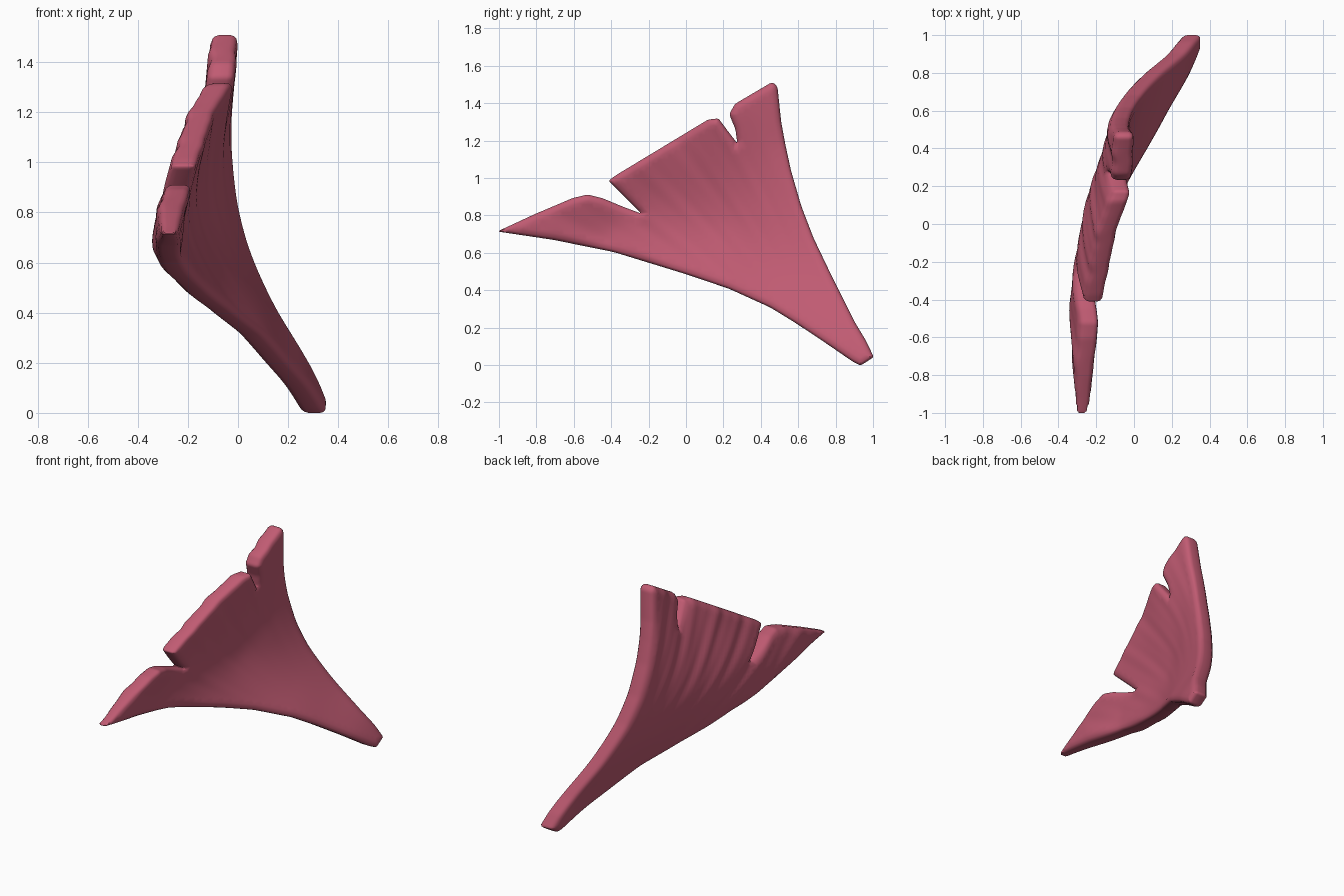
import bpy, bmesh, math
from mathutils import Vector
from mathutils.geometry import delaunay_2d_cdt, intersect_point_line

if "Cube" in bpy.data.objects:
    bpy.data.objects.remove(bpy.data.objects["Cube"])

# Side outline of the fin (y, z)
OUTLINE = [(-1.0, .715), (-.8, .808), (-.6, .893), (-.52, .912), (-.44, .892),
           (-.34, .85), (-.235, .81), (-.33, .905), (-.41, .985), (-.37, 1.015), (.12, 1.312),
           (.175, 1.318), (.225, 1.25), (.275, 1.185), (.265, 1.26), (.232, 1.34), (.262, 1.395),
           (.46, 1.512), (.488, 1.49), (.508, 1.3), (.53, 1.18), (.56, 1.04), (.615, .85),
           (.68, .68), (.78, .47), (.9, .23), (.96, .13), (1.0, .045), (.93, 0), (.89, .02),
           (.73, .13), (.58, .23), (.45, .31), (.23, .41), (0, .488), (-.38, .605),
           (-.7, .67)]
# Middle surface of the fin: (y, z, x)
SURFACE = [(-1, .715, -.275), (-.7, .68, -.278), (-.38, .61, -.268), (-.2, .56, -.235),
           (0, .49, -.17), (.23, .42, -.075), (.46, .31, .06), (.62, .21, .148), (.77, .11, .235),
           (.95, .03, .3), (.91, .2, .235), (.81, .4, .115), (.715, .6, .02), (.635, .8, -.04),
           (.57, 1.0, -.068), (.53, 1.2, -.075), (.48, 1.49, -.055), (.25, 1.36, -.065),
           (.15, 1.31, -.075), (0, 1.24, -.13), (-.2, 1.11, -.175), (-.4, .99, -.215),
           (-.5, .91, -.235), (-.4, .72, -.285), (0, .8, -.222), (.2, .75, -.175),
           (.4, .8, -.105), (.5, .5, -.01), (.2, 1.1, -.125), (-.2, .9, -.235), (.4, 1.2, -.085)]


# Thin-plate spline through the surface points
def kernel(a, b):
    r2 = (a[0] - b[0]) ** 2 + (a[1] - b[1]) ** 2
    return r2 * math.log(r2) if r2 > 1e-12 else 0.0


def solve(m):
    n = len(m)
    for i in range(n):
        p = max(range(i, n), key=lambda r: abs(m[r][i]))
        m[i], m[p] = m[p], m[i]
        for r in range(n):
            if r != i:
                f = m[r][i] / m[i][i]
                m[r] = [a - f * b for a, b in zip(m[r], m[i])]
    return [m[i][n] / m[i][i] for i in range(n)]


rows = [[kernel(p, q) + (.004 if p is q else 0) for q in SURFACE] + [1, p[0], p[1], p[2]]
        for p in SURFACE]
rows += [[f(q) for q in SURFACE] + [0, 0, 0, 0]
         for f in (lambda q: 1, lambda q: q[0], lambda q: q[1])]
W = solve(rows)


def mid_x(y, z):
    s = sum(w * kernel((y, z), q) for w, q in zip(W, SURFACE))
    return s + W[-3] + W[-2] * y + W[-1] * z


# Resample and soften the outline
def resample(pts, step):
    out = []
    for a, b in zip(pts, pts[1:] + pts[:1]):
        n = max(1, math.ceil((b - a).length / step))
        out += [a.lerp(b, i / n) for i in range(n)]
    return out


loop = resample([Vector(p) for p in OUTLINE], .04)
for _ in range(2):
    loop = [a.lerp(b, t) for a, b in zip(loop, loop[1:] + loop[:1]) for t in (.25, .75)]
ylo, yhi = min(p.x for p in loop), max(p.x for p in loop)
zlo, zhi = min(p.y for p in loop), max(p.y for p in loop)
loop = [Vector(((p.x - ylo) / (yhi - ylo) * 2 - 1, (p.y - zlo) / (zhi - zlo) * 1.508))
        for p in loop]
segs = list(zip(loop, loop[1:] + loop[:1]))


def edge_dist(p):
    best = 9.0
    for a, b in segs:
        d = b - a
        t = min(1, max(0, (p - a).dot(d) / d.length_squared))
        best = min(best, (a + d * t - p).length)
    return best


def inside(p):
    hit = False
    for a, b in segs:
        if (a.y > p.y) != (b.y > p.y):
            if p.x < a.x + (p.y - a.y) / (b.y - a.y) * (b.x - a.x):
                hit = not hit
    return hit


# Rings near the rim for the rounded edge, then a grid of inner points
ROUND = .036
points = list(loop)
for off in (.004, .014, ROUND):
    for i, (a, b) in enumerate(segs):
        if off > .01 and i % 2:
            continue
        d = (b - a).normalized()
        p = (a + b) / 2 + Vector((d.y, -d.x)) * off
        if inside(p) and edge_dist(p) > off * .93:
            points.append(p)
STEP = .022
for j in range(70):
    for i in range(93):
        p = Vector((-1 + (i + .5 * (j % 2)) * STEP, j * STEP))
        if inside(p) and edge_dist(p) > ROUND + .01:
            points.append(p)
flat, _, tris, *_ = delaunay_2d_cdt(points, [], [list(range(len(loop)))], 1, 1e-6)


# Half thickness with a rounded rim, thinner at the tail tip
def half(p, d):
    t = min(1, d / ROUND)
    taper = min(1, .65 + (p.x + 1) * 1.2)
    return .055 * taper * (.42 + .58 * math.sqrt(max(0, 1 - (1 - t) ** 2)))


# Shallow ridges fanning out from the lower tip
def ripple(p):
    dy, dz = .95 - p.x, p.y + .1
    a, r = math.atan2(dz, dy), math.hypot(dy, dz)
    fade = min(1, max(0, (r - .75) / .6))
    return fade * (.0035 * math.sin(a * 62 + 2 * math.sin(r * 3)) + .002 * math.sin(a * 107 + 1))


bm = bmesh.new()
left, right = [], []
for p in flat:
    x, h, w = mid_x(p.x, p.y), half(p, edge_dist(p)), ripple(p)
    left.append(bm.verts.new((x - h + w, p.x, p.y)))
    right.append(bm.verts.new((x + h + w * .4, p.x, p.y)))
count = {}
for t in tris:
    bm.faces.new([left[i] for i in t])
    bm.faces.new([right[i] for i in reversed(t)])
    for a, b in zip(t, t[1:] + t[:1]):
        count.setdefault(frozenset((a, b)), []).append((a, b))
for uses in count.values():
    if len(uses) == 1:
        a, b = uses[0]
        bm.faces.new([left[b], left[a], right[a], right[b]])
bmesh.ops.recalc_face_normals(bm, faces=bm.faces)
mesh = bpy.data.meshes.new("curved_fin")
bm.to_mesh(mesh)
bm.free()
fin = bpy.data.objects.new("curved_fin", mesh)
bpy.context.collection.objects.link(fin)

rose = bpy.data.materials.new("rose")
rose.diffuse_color = (.53, .105, .17, 1)
rose.use_nodes = True
rose.node_tree.nodes["Principled BSDF"].inputs["Base Color"].default_value = rose.diffuse_color
mesh.materials.append(rose)
bpy.context.view_layer.objects.active = fin
fin.select_set(True)
bpy.ops.object.shade_smooth_by_angle(angle=math.radians(50))
